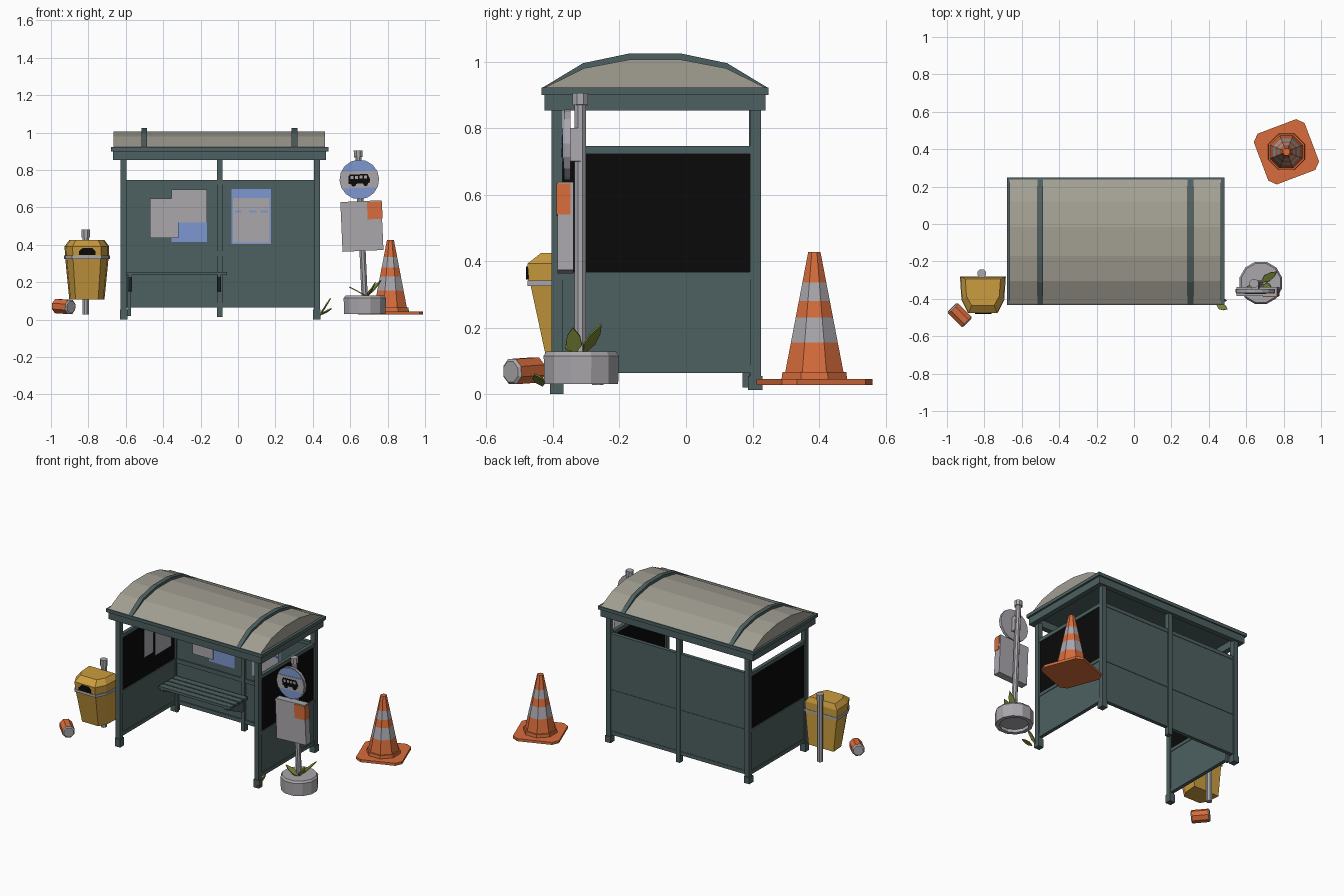
import bpy, bmesh, math
from mathutils import Vector, Matrix

if "Cube" in bpy.data.objects:
    bpy.data.objects.remove(bpy.data.objects["Cube"])

def mat(name, r, g, b):
    m = bpy.data.materials.new(name)
    m.diffuse_color = (r, g, b, 1)
    m.use_nodes = True
    m.node_tree.nodes["Principled BSDF"].inputs["Base Color"].default_value = m.diffuse_color
    return m

GREEN = mat("dark_green_metal", .075, .115, .115)
BEIGE = mat("roof_beige", .36, .345, .29)
YELLOW = mat("bin_yellow", .60, .34, .05)
ORANGE = mat("cone_orange", .68, .15, .045)
GREY = mat("light_grey", .40, .385, .41)
BLUE = mat("sign_blue", .21, .31, .64)
BLACK = mat("black_glass", .003, .003, .003)
LEAF = mat("leaf_olive", .20, .25, .04)

def loft(name, rings, m, mats=None, caps=True):
    """Skin equal-length rings; mats gives one material per band."""
    bm = bmesh.new()
    rv = [[bm.verts.new(p) for p in r] for r in rings]
    n = len(rv[0])
    for k in range(len(rv) - 1):
        for i in range(n):
            j = (i + 1) % n
            f = bm.faces.new((rv[k][i], rv[k][j], rv[k + 1][j], rv[k + 1][i]))
            f.material_index = mats[k] if mats else 0
    if caps:
        bm.faces.new(rv[0][::-1])
        bm.faces.new(rv[-1]).material_index = mats[-1] if mats else 0
    bmesh.ops.recalc_face_normals(bm, faces=bm.faces)
    me = bpy.data.meshes.new(name)
    bm.to_mesh(me)
    bm.free()
    for x in (m if isinstance(m, list) else [m]):
        me.materials.append(x)
    ob = bpy.data.objects.new(name, me)
    bpy.context.collection.objects.link(ob)
    return ob

def box(name, x0, x1, y0, y1, z0, z1, m):
    return loft(name, [[(x0, y0, z), (x1, y0, z), (x1, y1, z), (x0, y1, z)] for z in (z0, z1)], m)

def ring(x, y, z, r, n, turn=0.5):
    return [(x + r * math.cos((i + turn) * math.tau / n),
             y + r * math.sin((i + turn) * math.tau / n), z) for i in range(n)]

def lathe(name, x, y, prof, n, m, mats=None, caps=True):
    return loft(name, [ring(x, y, z, r, n) for r, z in prof], m, mats, caps)

def plate(name, pts, y0, y1, m):
    """Outline in x,z extruded along y."""
    return loft(name, [[(x, y, z) for x, z in pts] for y in (y0, y1)], m)

def profile_x(name, pts, x0, x1, m):
    """Outline in y,z extruded along x."""
    return loft(name, [[(x, y, z) for y, z in pts] for x in (x0, x1)], m)

# ---- shelter posts and feet
for side, x in (("left", -.612), ("right", .422)):
    box(side + "_front_post", x - .016, x + .016, -.405, -.372, .05, .86, GREEN)
    box(side + "_front_foot", x - .02, x + .02, -.409, -.368, 0, .055, GREEN)
    box(side + "_back_post", x - .016, x + .016, .192, .226, .05, .86, GREEN)
    box(side + "_back_foot", x - .02, x + .02, .186, .23, .012, .055, GREEN)
    # side wall: solid lower panel, glass, rails
    box(side + "_lower_panel", x - .008, x + .008, -.375, .195, .068, .365, GREEN)
    box(side + "_side_glass", x - .006, x + .006, -.375, .195, .365, .725, BLACK)
    for k, (a, b) in enumerate(((.063, .088), (.345, .367), (.722, .746))):
        box(side + f"_side_rail_{k}", x - .012, x + .012, -.375, .195, a, b, GREEN)
box("middle_back_post", -.112, -.083, .19, .226, .015, .86, GREEN)

# ---- back wall
box("back_panel", -.6, .41, .202, .216, .068, .74, GREEN)
for k, (a, b) in enumerate(((.065, .09), (.34, .368), (.722, .746))):
    box(f"back_rail_{k}", -.6, .41, .194, .219, a, b, GREEN)

# ---- posters
box("poster_left_blue", -.355, -.165, .197, .201, .415, .695, BLUE)
box("poster_left_sheet", -.355, -.165, .193, .197, .52, .695, GREY)
box("poster_loose_sheet", -.47, -.318, .188, .192, .437, .648, GREY)
box("poster_right_blue", -.035, .177, .197, .201, .405, .698, BLUE)
box("poster_right_sheet", -.026, .168, .193, .197, .413, .65, GREY)
for k, (a, b) in enumerate(((-.015, .02), (.06, .1), (.12, .16))):
    box(f"poster_mark_{k}", a, b, .189, .193, .572, .584, BLUE)
box("side_poster_small", -.604, -.6, -.14, -.045, .5, .69, GREY)
box("side_poster_large", -.604, -.6, -.02, .15, .47, .69, GREY)

# ---- bench
for k in range(4):
    y = .005 + k * .048
    box(f"bench_slat_{k}", -.595, -.06, y, y + .04, .238, .256, GREEN)
for k, x in enumerate((-.585, -.11)):
    profile_x(f"bench_bracket_{k}", [(.01, .238), (.01, .225), (.17, .15), (.2, .15), (.2, .238)],
              x, x + .018, GREEN)
box("bench_leg", -.59, -.573, .17, .19, .02, .238, GREEN)

# ---- roof: eave frame, ceiling, barrel cover, ribs
X0, X1, Y0, Y1 = -.68, .483, -.434, .248
for k, (i, w, a, b) in enumerate(((0, .04, .9, .922), (.012, .035, .853, .9))):
    x0, x1, y0, y1 = X0 + i, X1 - i, Y0 + i * .7, Y1 - i * .7
    box(f"eave_front_{k}", x0, x1, y0, y0 + w, a, b, GREEN)
    box(f"eave_back_{k}", x0, x1, y1 - w, y1, a, b, GREEN)
    box(f"eave_left_{k}", x0, x0 + w, y0 + w, y1 - w, a, b, GREEN)
    box(f"eave_right_{k}", x1 - w, x1, y0 + w, y1 - w, a, b, GREEN)
box("ceiling", X0 + .03, X1 - .03, Y0 + .03, Y1 - .03, .9, .915, GREEN)
arc = [(-.424, .922), (-.306, .98), (-.17, 1.006), (-.016, 1.006), (.12, .98), (.238, .922)]
profile_x("roof_cover", arc, -.665, .465, BEIGE)
rib = [(-.434, .92), (-.31, .995), (-.172, 1.024), (-.014, 1.024), (.124, .995), (.248, .92)]
for k, x in enumerate((-.517, .287)):
    profile_x(f"roof_rib_{k}", rib + [(y, z - .004) for y, z in arc[::-1]], x, x + .03, GREEN)

# ---- bus stop sign (built upright around its pole, then leaned)
lathe("sign_base", .678, -.315, [(.09, .05), (.09, .03), (.115, .03), (.117, .115), (.108, .128)], 12, GREY)
sign = []
sign.append(lathe("sign_pole", 0, 0, [(.018, 0), (.018, .785)], 8, GREY))
sign.append(lathe("sign_pole_cap", 0, 0, [(.025, .77), (.025, .805)], 8, GREY))
def disc(r, cz, n=16):
    return [(r * math.cos(i * math.tau / n), cz + r * math.sin(i * math.tau / n)) for i in range(n)]
sign.append(plate("sign_disc", disc(.106, .65), -.047, -.03, GREY))
sign.append(plate("sign_face", disc(.103, .65), -.05, -.047, BLUE))
sign.append(plate("sign_band", [(.103 * math.cos(math.radians(a)), .65 + .103 * math.sin(math.radians(a)))
                                for a in (-26, 0, 26, 154, 180, 206)], -.053, -.05, GREY))
sign.append(plate("bus_body", [(-.058, .628), (.054, .628), (.057, .65), (.044, .678), (-.05, .678), (-.058, .668)],
                  -.055, -.053, BLACK))
for k, x in enumerate((-.046, -.022, .002, .026)):
    sign.append(box(f"bus_window_{k}", x, x + .016, -.057, -.055, .654, .67, GREY))
for k, x in enumerate((-.032, .032)):
    sign.append(plate(f"bus_wheel_{k}", [(x + p, z) for p, z in disc(.013, .626, 8)], -.057, -.053, BLACK))
sign.append(box("sign_bracket", -.02, .02, -.035, 0, .6, .7, GREY))
sign.append(box("timetable_board", -.107, .112, -.068, -.02, .268, .534, GREY))
sign.append(box("board_sticker", .035, .114, -.071, -.066, .435, .528, ORANGE))
sign.append(box("board_sticker_side", .110, .115, -.071, -.03, .435, .528, ORANGE))
lean = Matrix.Translation((.678, -.318, .1)) @ Matrix.Rotation(-.045, 4, 'Y')
for ob in sign:
    ob.data.transform(lean)

# ---- leaves: thin pointed blades from root to tip
def leaf(name, root, tip, w):
    a, b = Vector(root), Vector(tip)
    d = (b - a)
    side = d.cross(Vector((0, 0, 1))).normalized() * w
    t = d.cross(side).normalized() * .003
    pts = [a, a + d * .35 + side, a + d * .7 + side * .8, b, a + d * .7 - side * .8, a + d * .35 - side]
    loft(name, [[p - t for p in pts], [p + t for p in pts]], LEAF)

leaf("base_leaf_0", (.70, -.34, .12), (.595, -.34, .175), .024)
leaf("base_leaf_1", (.68, -.31, .12), (.765, -.255, .21), .02)
leaf("base_leaf_2", (.69, -.335, .12), (.735, -.34, .2), .024)
leaf("post_leaf_0", (.435, -.40, .02), (.495, -.41, .115), .014)
leaf("post_leaf_1", (.44, -.43, .025), (.50, -.455, .06), .018)

# ---- traffic cone
CX, CY, h, c = .815, .386, .145, .035
rot = Matrix.Rotation(math.radians(20.7), 3, 'Z')
outline = [(h, c - h), (h, h - c), (h - c, h), (c - h, h), (-h, h - c), (-h, c - h), (c - h, -h), (h - c, -h)]
loft("cone_base", [[rot @ Vector((x, y, 0)) + Vector((CX, CY, z)) for x, y in outline] for z in (.028, .045)], ORANGE)
lathe("cone_collar", CX, CY, [(.107, .043), (.104, .066)], 8, ORANGE)
zs = [.06, .155, .23, .28, .335, .427]
lathe("cone_body", CX, CY, [(.096 - (z - .06) * .207, z) for z in zs], 8, [ORANGE, GREY], [0, 1, 0, 1, 0])

# ---- litter bin
BX = -.808
def bin_ring(w, yf, z, grow=0, yb=-.283):
    w += grow
    yf -= grow
    d = yb - yf
    pts = [(-w, yb), (-w * .93, yf + d * .35), (-w * .64, yf), (w * .64, yf), (w * .93, yf + d * .35), (w, yb)]
    return [(BX + x, y, z) for x, y in pts]
loft("bin_body", [bin_ring(.094, -.42, .107), bin_ring(.116, -.468, .33)], YELLOW)
loft("bin_band", [bin_ring(.117, -.47, .325, .006, -.28), bin_ring(.117, -.47, .342, .006, -.28)], GREY)
loft("bin_lid", [bin_ring(.117, -.473, .34), bin_ring(.119, -.477, .392), bin_ring(.094, -.435, .425, 0, -.295)], YELLOW)
plate("bin_opening", [(BX - .042, .345), (BX + .046, .345), (BX + .046, .366), (BX + .028, .384),
                      (BX - .022, .384), (BX - .042, .366)], -.481, -.472, BLACK)
lathe("bin_post", -.814, -.265, [(.019, .028), (.019, .45)], 8, GREY)
lathe("bin_post_cap", -.814, -.265, [(.024, .44), (.024, .482)], 8, GREY)

# ---- discarded drink can lying on its side
can = lathe("drink_can", 0, 0, [(.032, -.058), (.041, -.05), (.041, .05), (.034, .056), (.033, .057)], 8,
            [ORANGE, GREY], [1, 0, 1, 1])
can.data.polygons[32].material_index = 1
aim = Vector((.72, -.72, -.05)).to_track_quat('Z', 'Y').to_matrix().to_4x4()
can.data.transform(Matrix.Translation((-.932, -.487, .07)) @ aim)
